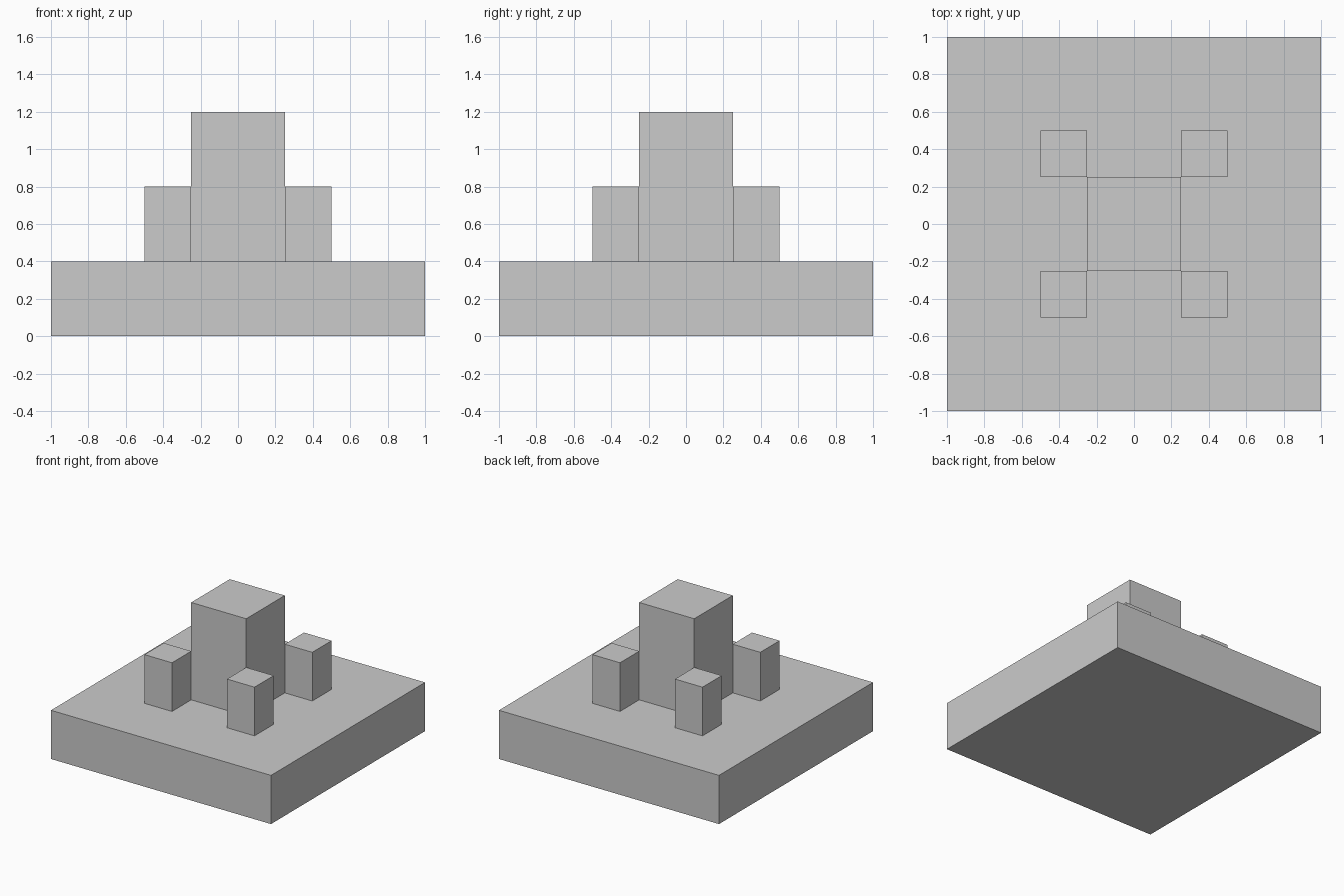
import bpy

if "Cube" in bpy.data.objects:
    bpy.data.objects.remove(bpy.data.objects["Cube"])


def box(name, x, y, z0, z1, width):
    """Square block from z0 to z1, centred on x, y."""
    bpy.ops.mesh.primitive_cube_add(size=1, location=(x, y, (z0 + z1) / 2))
    obj = bpy.context.object
    obj.name = name
    obj.scale = (width, width, z1 - z0)
    bpy.ops.object.transform_apply(location=False, rotation=False, scale=True)
    return obj


# Base slab
box("base", 0, 0, 0, 0.4, 2.0)

# Central tower
box("central_tower", 0, 0, 0.4, 1.2, 0.5)

# Four corner posts touching the tower's corners
for side_x, label_x in ((-1, "left"), (1, "right")):
    for side_y, label_y in ((-1, "front"), (1, "back")):
        box(f"corner_post_{label_y}_{label_x}",
            side_x * 0.375, side_y * 0.375, 0.4, 0.8, 0.25)
